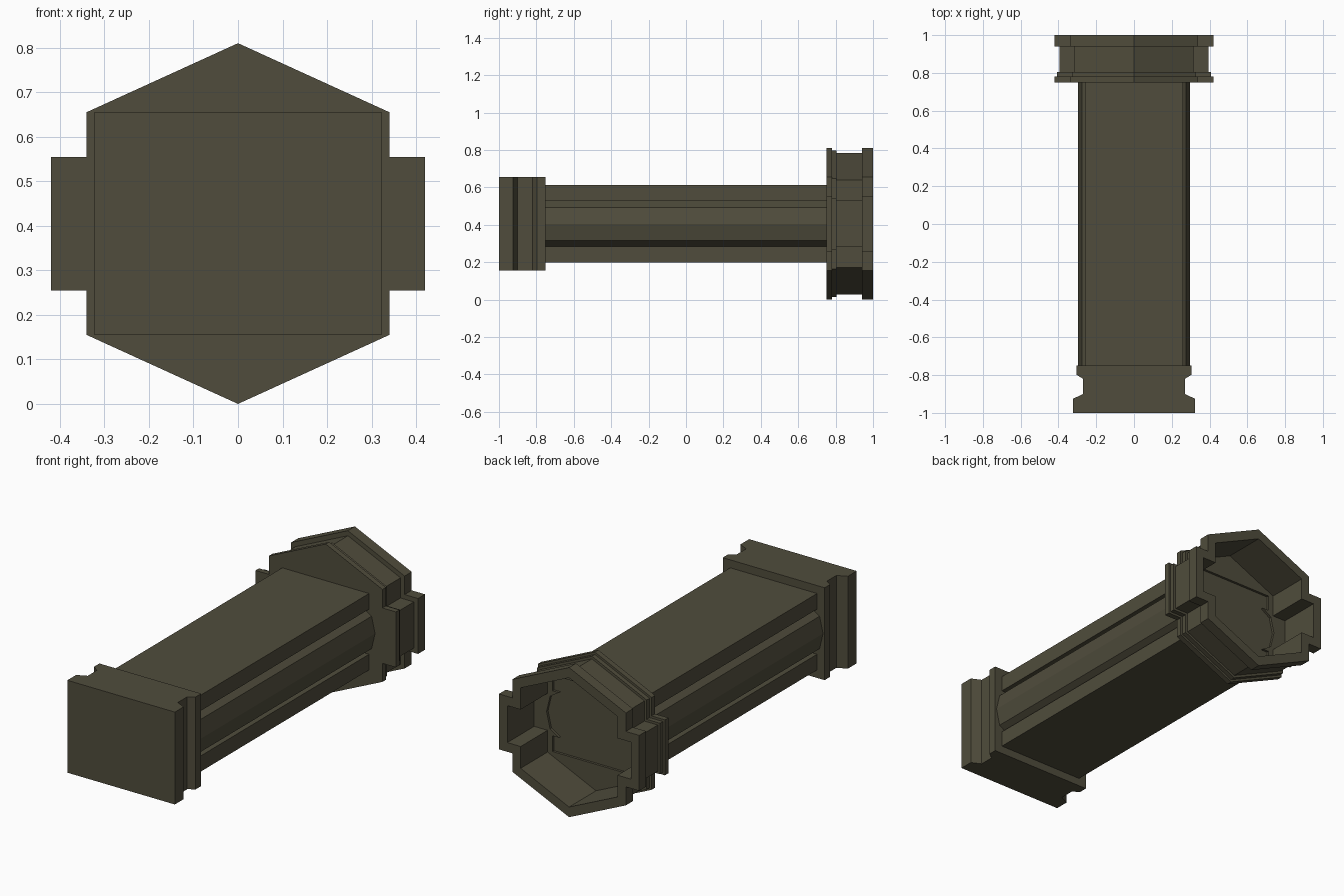
import bpy, bmesh

if "Cube" in bpy.data.objects:
    bpy.data.objects.remove(bpy.data.objects["Cube"])

ZC = 0.405  # height of the long axis

olive = bpy.data.materials.new("dark olive metal")
olive.diffuse_color = (0.08, 0.073, 0.045, 1)
olive.use_nodes = True
olive.node_tree.nodes["Principled BSDF"].inputs["Base Color"].default_value = olive.diffuse_color


def four_way(quarter):
    """Mirror a quarter outline (from top centre to right side) into a full loop."""
    right = quarter + [(x, -z) for x, z in reversed(quarter) if z > 0]
    return right + [(-x, z) for x, z in reversed(right) if x > 0]


def loft(name, sections):
    """Join successive (y, outline) loops into a capped solid."""
    bm = bmesh.new()
    loops = [[bm.verts.new((x, y, ZC + z)) for x, z in pts] for y, pts in sections]
    for a, b in zip(loops, loops[1:]):
        for i in range(len(a)):
            j = (i + 1) % len(a)
            bm.faces.new((a[i], a[j], b[j], b[i]))
    bm.faces.new(loops[0])
    bm.faces.new(loops[-1])
    bmesh.ops.recalc_face_normals(bm, faces=bm.faces)
    me = bpy.data.meshes.new(name)
    bm.to_mesh(me)
    bm.free()
    me.materials.append(olive)
    ob = bpy.data.objects.new(name, me)
    bpy.context.collection.objects.link(ob)
    return ob


def flange_outline(d):
    """Pointed hexagon with side lugs, inset by d."""
    return four_way([(0, 0.405 - 1.1 * d), (0.34 - d, 0.25 - 0.644 * d),
                     (0.34 - d, 0.15 - d), (0.42 - d, 0.15 - d)])


# Shaft with a faceted bulge along each side
shaft_outline = four_way([(0.26, 0.207), (0.26, 0.122), (0.222, 0.122),
                          (0.275, 0.088), (0.296, 0)])
loft("shaft", [(-0.752, shaft_outline), (0.752, shaft_outline)])

# Front block, waisted on its left and right sides
block_steps = [(-1, 0.322), (-0.925, 0.322), (-0.9, 0.27), (-0.82, 0.27),
               (-0.797, 0.305), (-0.75, 0.305)]
loft("front_block", [(y, four_way([(w, 0.25)])) for y, w in block_steps])

# Rear flange: stepped outside, open cup at the back
flange_steps = [(0.75, 0), (0.78, 0), (0.78, 0.012), (0.805, 0.012), (0.805, 0.025),
                (0.94, 0.025), (0.94, 0), (1, 0), (1, 0.05), (0.77, 0.05)]
flange = loft("rear_flange", [(y, flange_outline(d)) for y, d in flange_steps])

# Shallow shaft-shaped recess in the cup floor
cutter = loft("recess_cutter", [(0.757, shaft_outline), (0.82, shaft_outline)])
cutter.hide_render = True
cutter.hide_viewport = True
mod = flange.modifiers.new("recess", 'BOOLEAN')
mod.operation = 'DIFFERENCE'
mod.solver = 'EXACT'
mod.object = cutter
